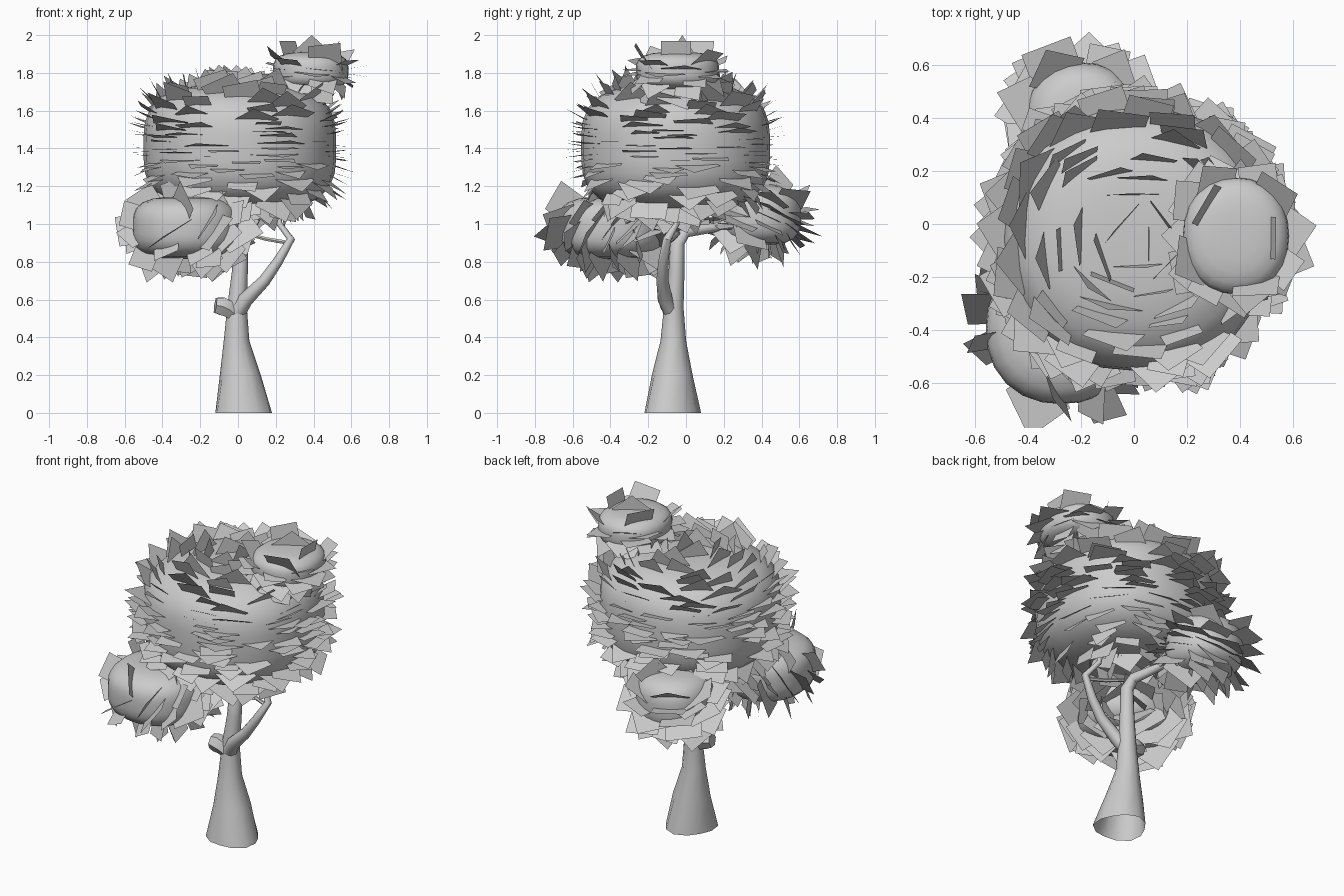
import bpy, bmesh, math, random
from mathutils import Vector, Quaternion

random.seed(11)
cube = bpy.data.objects.get("Cube")
if cube:
    bpy.data.objects.remove(cube, do_unlink=True)

grey = bpy.data.materials.new("plain_grey")
grey.use_nodes = True
colour = (0.6, 0.6, 0.6, 1)
grey.diffuse_color = colour
grey.node_tree.nodes["Principled BSDF"].inputs["Base Color"].default_value = colour


def finish(name, bm, smooth):
    mesh = bpy.data.meshes.new(name)
    bm.to_mesh(mesh)
    bm.free()
    mesh.materials.append(grey)
    for face in mesh.polygons:
        face.use_smooth = smooth
    obj = bpy.data.objects.new(name, mesh)
    bpy.context.collection.objects.link(obj)
    return obj


def rounded(d, flat=2.2, upright=3.3):
    """Push a unit direction out onto a soft rounded drum."""
    rho = (abs(d.x) ** flat + abs(d.y) ** flat) ** (1 / flat)
    return d / (rho ** upright + abs(d.z) ** upright) ** (1 / upright)


def scaled(v, s):
    return Vector((v.x * s.x, v.y * s.y, v.z * s.z))


def foliage_core(name, centre, size):
    bm = bmesh.new()
    bmesh.ops.create_uvsphere(bm, u_segments=24, v_segments=16, radius=1)
    for v in bm.verts:
        v.co = centre + scaled(rounded(v.co.normalized()), size)
    finish(name, bm, True)


def leaf_cards(name, centre, size, count, side, bias, pole):
    """Square leaves, ringed about a pole, that stand out along the core's normal."""
    bm = bmesh.new()
    golden = math.pi * (3 - math.sqrt(5))
    tilt = Vector((0, 0, 1)).rotation_difference(pole)
    for i in range(count):
        # A bias under one gathers the leaves into a skirt away from the pole
        z = 1 - 2 * ((i + 0.5) / count) ** bias
        r = math.sqrt(1 - z * z)
        a = i * golden + random.uniform(-0.3, 0.3)
        d = tilt @ Vector((r * math.cos(a), r * math.sin(a), z))
        point = centre + scaled(rounded(d), size) * 0.97
        normal = Vector([math.copysign(abs(c) ** 1.6, c) / s for c, s in zip(d, size)]).normalized()
        across = pole.cross(normal).normalized()
        normal = Quaternion(across, random.uniform(-0.12, 0.12)) @ normal
        turn = random.uniform(0, math.pi / 2)
        half = side * random.uniform(0.8, 1.2) / math.sqrt(2)
        corners = []
        for k in range(4):
            t = turn + k * math.pi / 2
            p = point + (normal * math.cos(t) + across * math.sin(t)) * half
            p.z = min(p.z, 1.97)
            corners.append(bm.verts.new(p))
        bm.faces.new(corners)
    finish(name, bm, False)


def limb(name, path, sides=8, lobes=0.0):
    """Loft a tapered tube, open at its foot, through (x, y, z, radius) stations."""
    bm = bmesh.new()
    points = [Vector(p[:3]) for p in path]
    rings = []
    for i, p in enumerate(points):
        axis = (points[min(i + 1, len(points) - 1)] - points[max(i - 1, 0)]).normalized()
        if i == 0 and lobes:
            axis = Vector((0, 0, 1))
        u = Vector((0, 1, 0)) - axis * axis.y
        u = u.normalized() if u.length > 0.2 else axis.orthogonal().normalized()
        w = axis.cross(u)
        ring = []
        for k in range(sides):
            t = 2 * math.pi * k / sides
            flare = 1 + (lobes * math.cos(3 * t) if i == 0 else 0)
            ring.append(bm.verts.new(p + (u * math.cos(t) + w * math.sin(t)) * path[i][3] * flare))
        rings.append(ring)
    for low, high in zip(rings, rings[1:]):
        for k in range(sides):
            n = (k + 1) % sides
            bm.faces.new((low[k], low[n], high[n], high[k]))
    bm.faces.new(rings[-1])
    bmesh.ops.recalc_face_normals(bm, faces=bm.faces)
    obj = finish(name, bm, True)
    bpy.ops.object.select_all(action='DESELECT')
    obj.select_set(True)
    bpy.context.view_layer.objects.active = obj
    bpy.ops.object.shade_smooth_by_angle(angle=math.radians(50))


# Trunk, bending towards the back clump at its top
limb("trunk", [(0.03, -0.082, 0, 0.15), (0.01, -0.072, 0.2, 0.108), (-0.008, -0.067, 0.38, 0.068),
               (-0.005, -0.065, 0.56, 0.052), (0.01, -0.05, 0.75, 0.042), (0.015, -0.045, 0.9, 0.038),
               (0, 0, 0.96, 0.032), (-0.05, 0.15, 0.98, 0.024), (-0.14, 0.34, 1.05, 0.016)], 12, 0.08)

# Side limbs
limb("left_branch", [(-0.01, -0.07, 0.52, 0.045), (0.04, -0.11, 0.6, 0.04), (0.14, -0.125, 0.7, 0.032),
                     (0.21, -0.12, 0.8, 0.027), (0.28, -0.1, 0.92, 0.022), (0.22, -0.05, 1.0, 0.016),
                     (0.2, -0.04, 1.12, 0.014)])
limb("left_twig", [(0.27, -0.1, 0.9, 0.012), (0.15, -0.07, 0.92, 0.011), (0.04, -0.04, 0.95, 0.01)], 6)
limb("back_twig", [(-0.05, 0.17, 0.99, 0.018), (-0.04, 0.3, 0.98, 0.014), (-0.02, 0.36, 0.9, 0.01)], 6)
limb("cut_stub", [(0, -0.07, 0.51, 0.04), (-0.05, -0.08, 0.55, 0.05), (-0.085, -0.085, 0.565, 0.055),
                  (-0.12, -0.09, 0.57, 0.045)], 6)

# Foliage clumps: name, centre, half size, leaf count, leaf side, bias, pole
clumps = [
    ("main", (0.01, -0.055, 1.405), (0.51, 0.5, 0.335), 240, 0.165, 1.0, (0, 0, 1)),
    ("front", (-0.275, -0.395, 0.98), (0.285, 0.285, 0.165), 55, 0.18, 0.6, (-0.5, -0.65, 0.5)),
    ("back", (-0.195, 0.39, 1.05), (0.215, 0.22, 0.16), 55, 0.18, 0.65, (-0.1, 0.4, 0.9)),
    ("top", (0.385, -0.045, 1.81), (0.2, 0.22, 0.1), 40, 0.15, 0.6, (0.1, 0, 1)),
]
for name, centre, size, count, side, bias, pole in clumps:
    foliage_core(name + "_foliage", Vector(centre), Vector(size))
    leaf_cards(name + "_leaves", Vector(centre), Vector(size), count, side, bias,
               Vector(pole).normalized())

# Single upright leaf at the very top
bm = bmesh.new()
tip = Vector((0.39, -0.02, 2.0))
drop = Vector((0, 0, -0.09))
bm.faces.new([bm.verts.new(tip + o) for o in
              (Vector(), drop + Vector((0.1, 0.06, 0)), drop * 2, drop - Vector((0.1, 0.06, 0)))])
finish("tip_leaf", bm, False)
